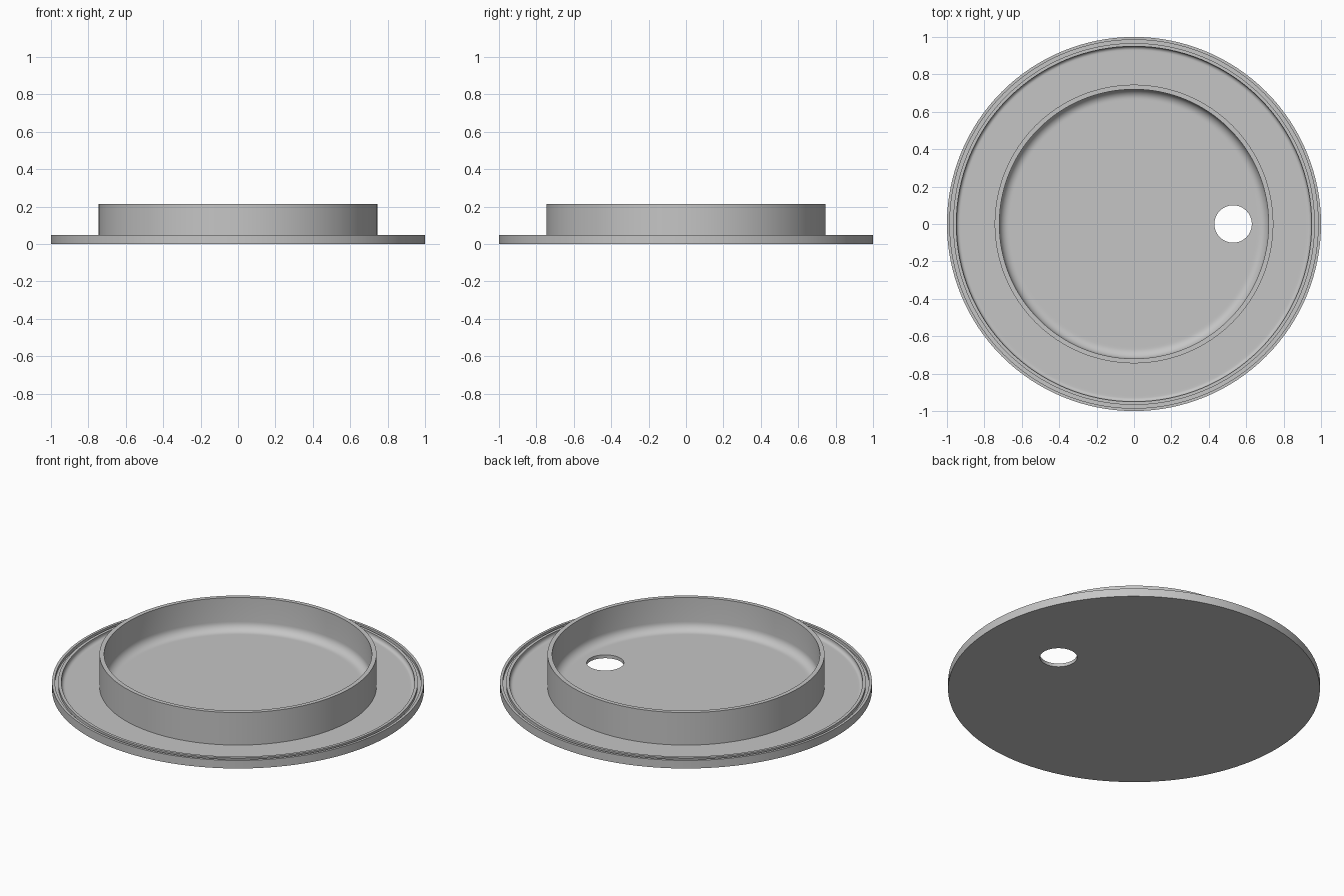
import bpy
import bmesh
from math import pi, sin, cos
from mathutils import Vector

cube = bpy.data.objects.get("Cube")
if cube:
    bpy.data.objects.remove(cube, do_unlink=True)

SEGMENTS = 128
FLOOR, RIM, TOP = 0.02, 0.048, 0.213

grey = bpy.data.materials.new("plain grey")
grey.use_nodes = True
colour = (0.56, 0.56, 0.56, 1)
grey.diffuse_color = colour
grey.node_tree.nodes["Principled BSDF"].inputs["Base Color"].default_value = colour


def fillet(wall, radius, steps=8):
    """Concave quarter round from the floor up to a wall on its outer side."""
    arc = [(wall - radius + radius * sin(a), FLOOR + radius - radius * cos(a))
           for a in (pi / 2 * i / steps for i in range(steps + 1))]
    # A narrow flat band keeps the floor shading clean
    return [(wall - radius - 0.01, FLOOR)] + arc


def lathe(name, profile):
    """Revolve a profile about z and cap both open ends."""
    bm = bmesh.new()
    verts = [bm.verts.new((r, 0, z)) for r, z in profile]
    edges = [bm.edges.new(pair) for pair in zip(verts, verts[1:])]
    bmesh.ops.spin(bm, geom=verts + edges, cent=(0, 0, 0), axis=(0, 0, 1),
                   angle=2 * pi, steps=SEGMENTS)
    bmesh.ops.remove_doubles(bm, verts=bm.verts, dist=0.0001)
    bmesh.ops.holes_fill(bm, edges=[e for e in bm.edges if e.is_boundary], sides=0)
    bmesh.ops.recalc_face_normals(bm, faces=bm.faces)
    mesh = bpy.data.meshes.new(name)
    bm.to_mesh(mesh)
    bm.free()
    mesh.materials.append(grey)
    obj = bpy.data.objects.new(name, mesh)
    bpy.context.collection.objects.link(obj)
    return obj


# Dished plate: inner floor, upright ring wall, outer floor, grooved rim
profile = fillet(0.72, 0.05)
profile += [(0.72, TOP), (0.745, TOP), (0.745, FLOOR), (0.76, FLOOR)]
profile += fillet(0.95, 0.02)
profile += [(0.95, RIM), (0.967, RIM), (0.967, 0.03), (0.985, 0.03),
            (0.985, RIM), (1, RIM), (1, 0)]
plate = lathe("round_plate", profile)

# Round hole through the floor
bpy.ops.mesh.primitive_cylinder_add(vertices=64, radius=0.1, depth=0.2,
                                    location=(0.53, 0, 0))
cutter = bpy.context.object
cutter.name = "hole_cutter"
cutter.hide_render = True
cutter.data.materials.append(grey)

bpy.ops.object.select_all(action="DESELECT")
plate.select_set(True)
bpy.context.view_layer.objects.active = plate
cut = plate.modifiers.new("floor_hole", "BOOLEAN")
cut.operation = "DIFFERENCE"
cut.solver = "EXACT"
cut.object = cutter
bpy.ops.object.modifier_apply(modifier=cut.name)
bpy.data.objects.remove(cutter, do_unlink=True)

bpy.ops.object.shade_smooth_by_angle(angle=pi / 6)
